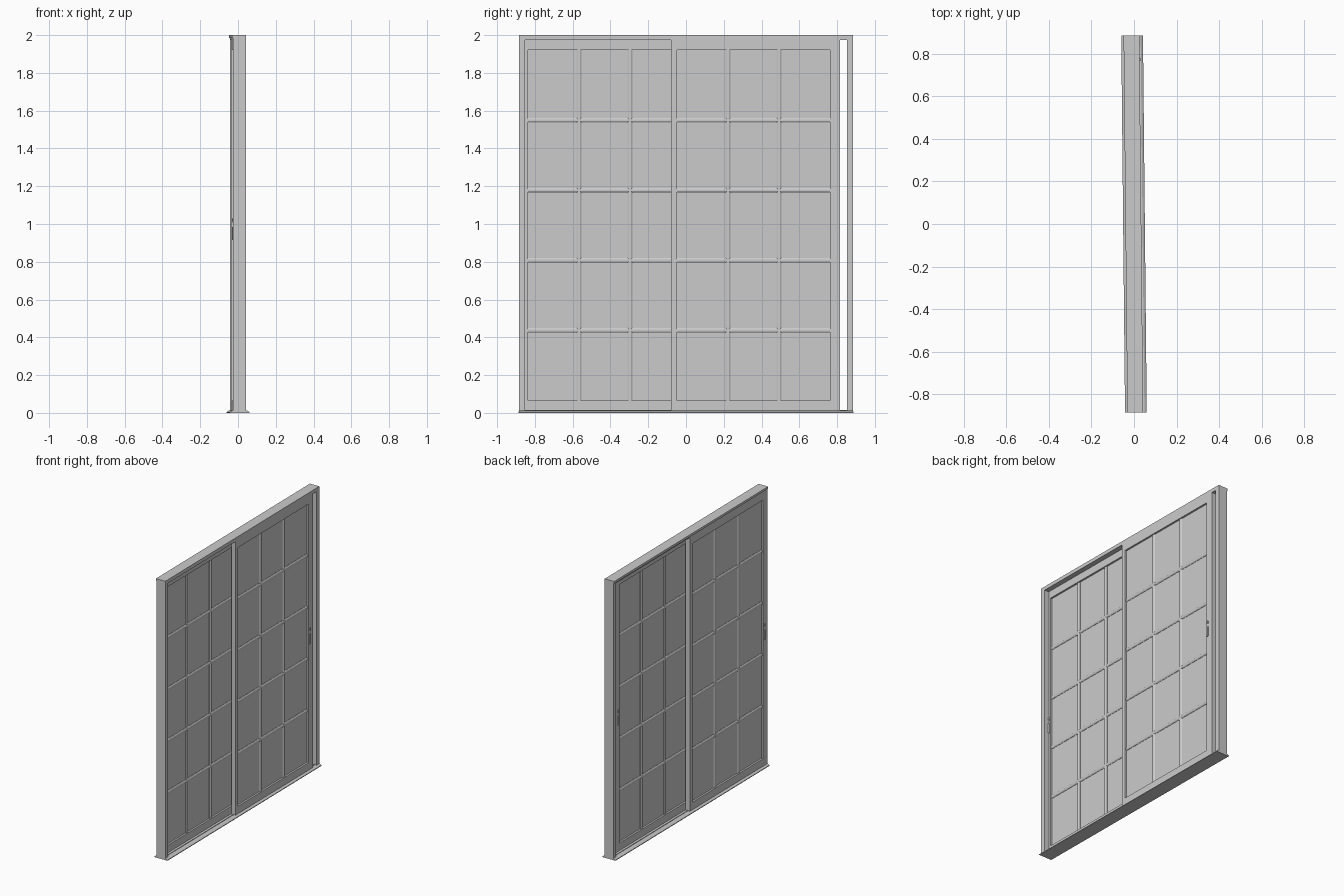
import bpy, bmesh
from mathutils import Vector

if "Cube" in bpy.data.objects:
    bpy.data.objects.remove(bpy.data.objects["Cube"])

TURN = 0.01            # the whole door is turned very slightly
W, H = 0.885, 2.0      # half width, height
JAMB, HEAD, SILL = 0.033, 0.026, 0.012


def finish(name, bm):
    bmesh.ops.recalc_face_normals(bm, faces=bm.faces)
    me = bpy.data.meshes.new(name)
    bm.to_mesh(me)
    bm.free()
    ob = bpy.data.objects.new(name, me)
    ob.rotation_euler.z = TURN
    bpy.context.collection.objects.link(ob)
    return ob


def box(bm, x0, x1, y0, y1, z0, z1):
    vs = bmesh.ops.create_cube(bm, size=1)['verts']
    for v in vs:
        v.co = Vector((x0 + (v.co.x + .5) * (x1 - x0),
                       y0 + (v.co.y + .5) * (y1 - y0),
                       z0 + (v.co.z + .5) * (z1 - z0)))


def boxes(name, items):
    bm = bmesh.new()
    for it in items:
        box(bm, *it)
    return finish(name, bm)


def bar(bm, cx, at, a, b, vertical):
    # glazing bar with an eight-sided moulded section
    prof = [(-.010, -.005), (-.010, .005), (-.005, .013), (.005, .013),
            (.010, .005), (.010, -.005), (.005, -.013), (-.005, -.013)]
    ends = []
    for t in (a, b):
        ends.append([bm.verts.new((cx + p, at + q, t) if vertical
                                  else (cx + p, t, at + q)) for p, q in prof])
    n = len(prof)
    for i in range(n):
        j = (i + 1) % n
        bm.faces.new((ends[0][i], ends[0][j], ends[1][j], ends[1][i]))
    for e in ends:
        bm.faces.new(e)


# Outer frame
for name, s in (("left_jamb", -1), ("right_jamb", 1)):
    y0, y1 = sorted((s * W, s * (W - JAMB)))
    boxes(name, [(-.034, .034, y0, y1, SILL, H - HEAD)])
boxes("head", [(-.034, .034, -W, W, H - HEAD, H),
               (-.040, -.034, -W, W, H - .016, H)])

# Sill with sloping edges and two runner rails
bm = bmesh.new()
prof = [(-.051, 0), (.051, 0), (.051, .005), (.040, SILL), (-.040, SILL), (-.051, .005)]
f = bm.faces.new([bm.verts.new((x, -W, z)) for x, z in prof])
ext = bmesh.ops.extrude_face_region(bm, geom=[f])['geom']
# keep the starting cap as the second end of the solid
bmesh.ops.translate(bm, vec=(0, 2 * W, 0),
                    verts=[g for g in ext if isinstance(g, bmesh.types.BMVert)])
if not f.is_valid or len(bm.faces) < 8:
    bmesh.ops.holes_fill(bm, edges=bm.edges[:], sides=0)
finish("sill", bm)
boxes("sill_rails", [(c - .002, c + .002, -W + JAMB, W - JAMB, SILL, .016)
                     for c in (-.018, .018)])


def panel(name, cx, y0, y1, g0, g1):
    # y0..y1 is the leaf, g0..g1 its glazed opening
    z0, z1, b0, b1 = SILL, H - HEAD, .066, 1.92
    x0, x1 = cx - .016, cx + .016
    boxes(name + "_leaf", [(x0, x1, y0, g0, z0, z1), (x0, x1, g1, y1, z0, z1),
                           (x0, x1, g0, g1, z0, b0), (x0, x1, g0, g1, b1, z1)])
    boxes(name + "_glass", [(cx - .003, cx + .003, g0, g1, b0, b1)])
    bm = bmesh.new()
    for i in (1, 2):
        bar(bm, cx, g0 + (g1 - g0) * i / 3, b0, b1, True)
    for i in range(1, 5):
        bar(bm, cx, b0 + (b1 - b0) * i / 5, g0, g1, False)
    finish(name + "_glazing_bars", bm)


panel("fixed_panel", -.018, -W + JAMB, .006, -.836, -.026)
panel("sliding_panel", .018, -.08, .815, -.048, .762)

# Flush pulls and latches on both faces of each leaf
for name, cx, y in (("fixed_panel", -.018, -.849), ("sliding_panel", .018, .772)):
    pulls, latches = [], []
    for s in (-1, 1):
        a, b = sorted((cx + s * .015, cx + s * .021))
        pulls.append((a, b, y - .008, y + .008, .915, .985))
        latches.append((a, b, y - .008, y + .008, 1.016, 1.028))
        latches.append((a, b, y + .004, y + .008, 1.008, 1.016))
    boxes(name + "_pulls", pulls)
    boxes(name + "_latches", latches)
